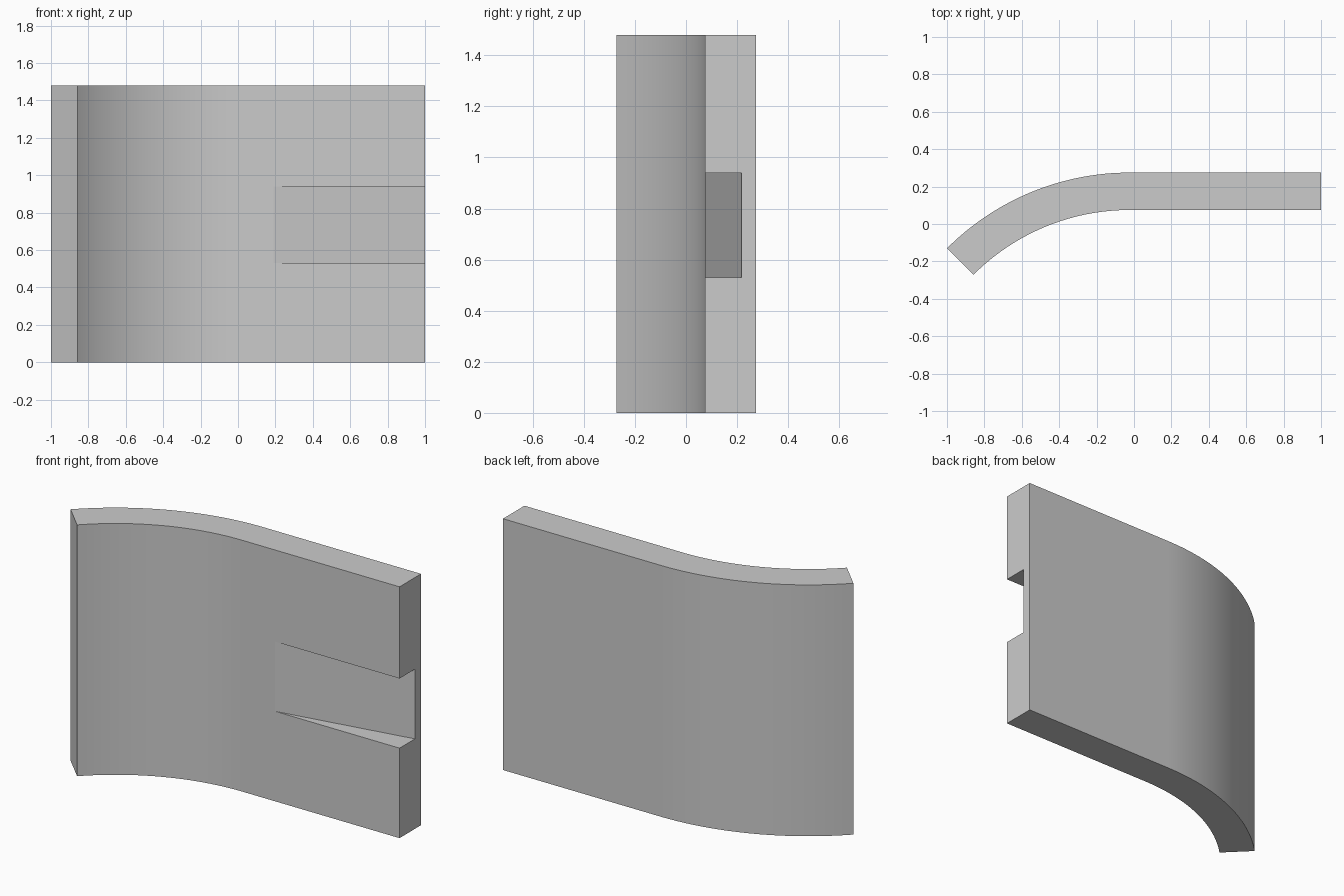
import bpy, bmesh
from math import radians, sin, cos

if "Cube" in bpy.data.objects:
    bpy.data.objects.remove(bpy.data.objects["Cube"])


def extrude_profile(name, points, z0, z1):
    """Make a solid by extruding a flat xy outline from z0 to z1."""
    bm = bmesh.new()
    face = bm.faces.new([bm.verts.new((x, y, z0)) for x, y in points])
    top = bmesh.ops.extrude_face_region(bm, geom=[face])["geom"]
    verts = [g for g in top if isinstance(g, bmesh.types.BMVert)]
    bmesh.ops.translate(bm, vec=(0, 0, z1 - z0), verts=verts)
    bmesh.ops.recalc_face_normals(bm, faces=bm.faces)
    mesh = bpy.data.meshes.new(name)
    bm.to_mesh(mesh)
    bm.free()
    obj = bpy.data.objects.new(name, mesh)
    bpy.context.collection.objects.link(obj)
    return obj


HEIGHT, THICK = 1.48, 0.2
Y_BACK, RADIUS, X_BEND, STEPS = 0.275, 1.383, -0.022, 32
Y_FRONT = Y_BACK - THICK


def arc(radius):
    """Points from the tangent point round to the 45 degree end."""
    angles = [radians(90 + 45 * i / STEPS) for i in range(STEPS + 1)]
    return [(X_BEND + radius * cos(a), Y_BACK - RADIUS + radius * sin(a))
            for a in angles]


# Curved panel: straight right half, 45 degree bend on the left
outline = ([(1, Y_BACK)] + arc(RADIUS)
           + arc(RADIUS - THICK)[::-1] + [(1, Y_FRONT)])
panel = extrude_profile("curved_panel", outline, 0, HEIGHT)

# Tapered slot in the front face, deepest at the right end
x_start, x_end, depth = 0.19, 1.1, 0.143
slope = depth / (1 - x_start)
x_pre = x_start - 0.1
wedge = [(x_pre, Y_FRONT - 0.1 * slope),
         (x_pre, Y_FRONT - 0.1),
         (x_end, Y_FRONT - 0.1),
         (x_end, Y_FRONT + slope * (x_end - x_start))]
cutter = extrude_profile("slot_cutter", wedge, 0.53, 0.94)

cut = panel.modifiers.new("slot", "BOOLEAN")
cut.operation = "DIFFERENCE"
cut.solver = "EXACT"
cut.object = cutter
bpy.context.view_layer.objects.active = panel
panel.select_set(True)
bpy.ops.object.modifier_apply(modifier=cut.name)
bpy.data.objects.remove(cutter)

# Smooth bend with crisp borders
bpy.ops.object.shade_smooth_by_angle(angle=radians(5))
